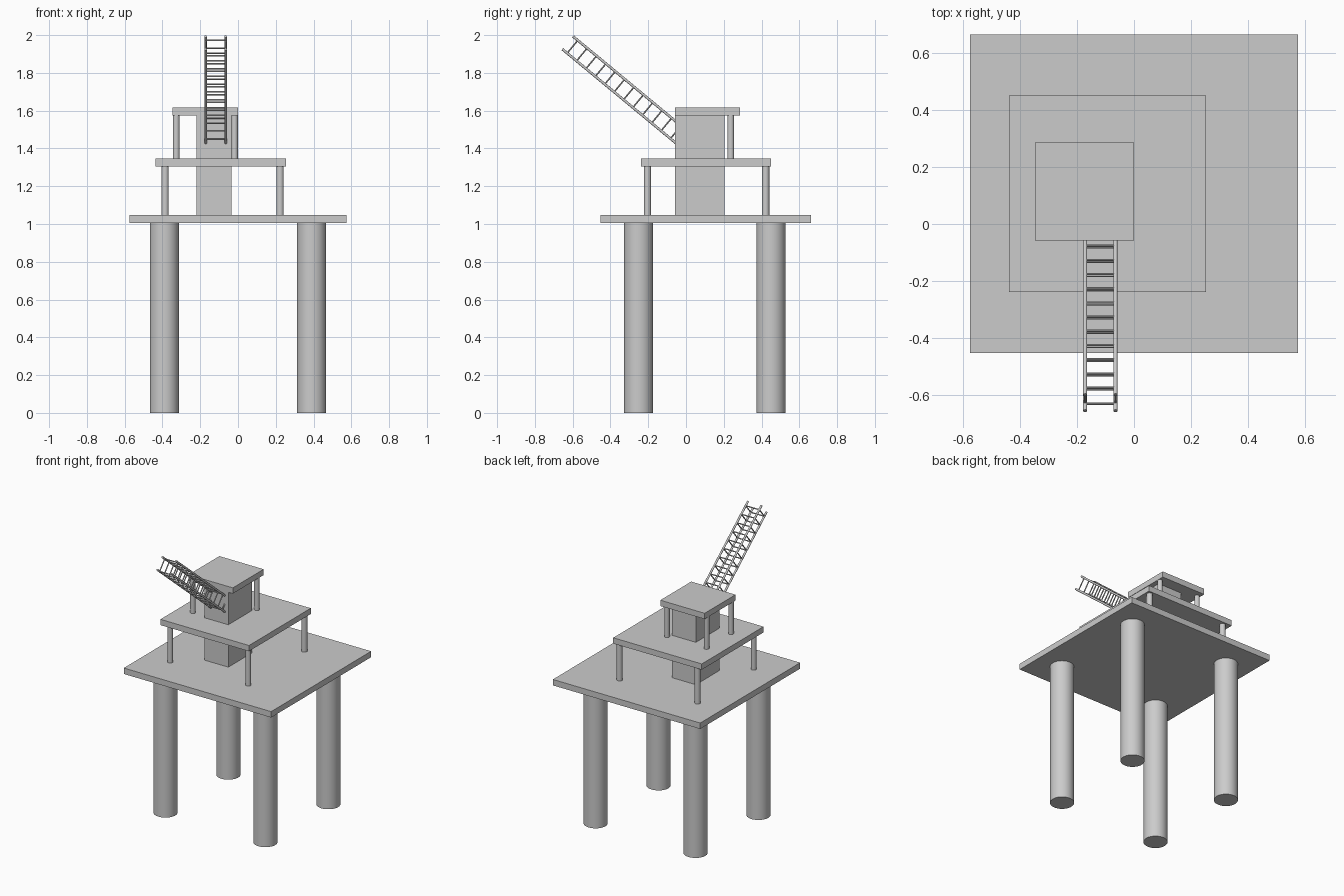
import bpy, math
from mathutils import Vector

if "Cube" in bpy.data.objects:
    bpy.data.objects.remove(bpy.data.objects["Cube"], do_unlink=True)

grey = bpy.data.materials.new("plain_grey")
grey.use_nodes = True
colour = (0.6, 0.6, 0.6, 1)
grey.diffuse_color = colour
grey.node_tree.nodes["Principled BSDF"].inputs["Base Color"].default_value = colour


def finish(name):
    ob = bpy.context.object
    ob.name = name
    ob.data.materials.append(grey)
    return ob


def box(name, x0, x1, y0, y1, z0, z1):
    bpy.ops.mesh.primitive_cube_add(
        size=1, location=((x0 + x1) / 2, (y0 + y1) / 2, (z0 + z1) / 2))
    bpy.context.object.scale = (x1 - x0, y1 - y0, z1 - z0)
    bpy.ops.object.transform_apply(location=False, rotation=False, scale=True)
    return finish(name)


def rod(name, a, b, r, sides=32):
    a, b = Vector(a), Vector(b)
    bpy.ops.mesh.primitive_cylinder_add(
        vertices=sides, radius=r, depth=(b - a).length, location=(a + b) / 2,
        rotation=(b - a).to_track_quat("Z", "Y").to_euler())
    bpy.ops.object.shade_smooth_by_angle(angle=math.radians(40))
    return finish(name)


# Three stacked decks and the central core
box("lower_deck", -0.575, 0.575, -0.452, 0.663, 1.005, 1.047)
box("middle_deck", -0.438, 0.253, -0.239, 0.45, 1.305, 1.346)
box("top_deck", -0.346, 0, -0.058, 0.286, 1.575, 1.616)
box("core", -0.22, -0.035, -0.058, 0.204, 1.04, 1.58)

# Legs and posts
for x in (-0.39, 0.39):
    for y in (-0.251, 0.45):
        rod("leg", (x, y, 0), (x, y, 1.01), 0.077, 64)
for x in (-0.386, 0.223):
    for y in (-0.204, 0.422):
        rod("middle_post", (x, y, 1.04), (x, y, 1.31), 0.019)
for x, y in ((-0.327, -0.035), (-0.327, 0.237), (-0.018, 0.237)):
    rod("top_post", (x, y, 1.34), (x, y, 1.58), 0.0175)

# Sloping lattice boom: four rails joined by square frames of rungs
angle = math.radians(39.6)
down = Vector((0, math.cos(angle), -math.sin(angle)))
across = Vector((0, math.sin(angle), math.cos(angle))) * 0.088
tip = Vector((0, -0.6545, 1.9255))
left, right = Vector((-0.065, 0, 0)), Vector((-0.171, 0, 0))
corners = [tip + left, tip + right, tip + right + across, tip + left + across]
for i, c in enumerate(corners):
    rod("boom_rail", c, c + down * (0.8 if i < 2 else 0.73), 0.007, 16)
for k in range(12):
    step = down * (0.033 + k * 0.0645)
    for i in range(4):
        rod("boom_rung", corners[i] + step, corners[(i + 1) % 4] + step, 0.004, 8)
